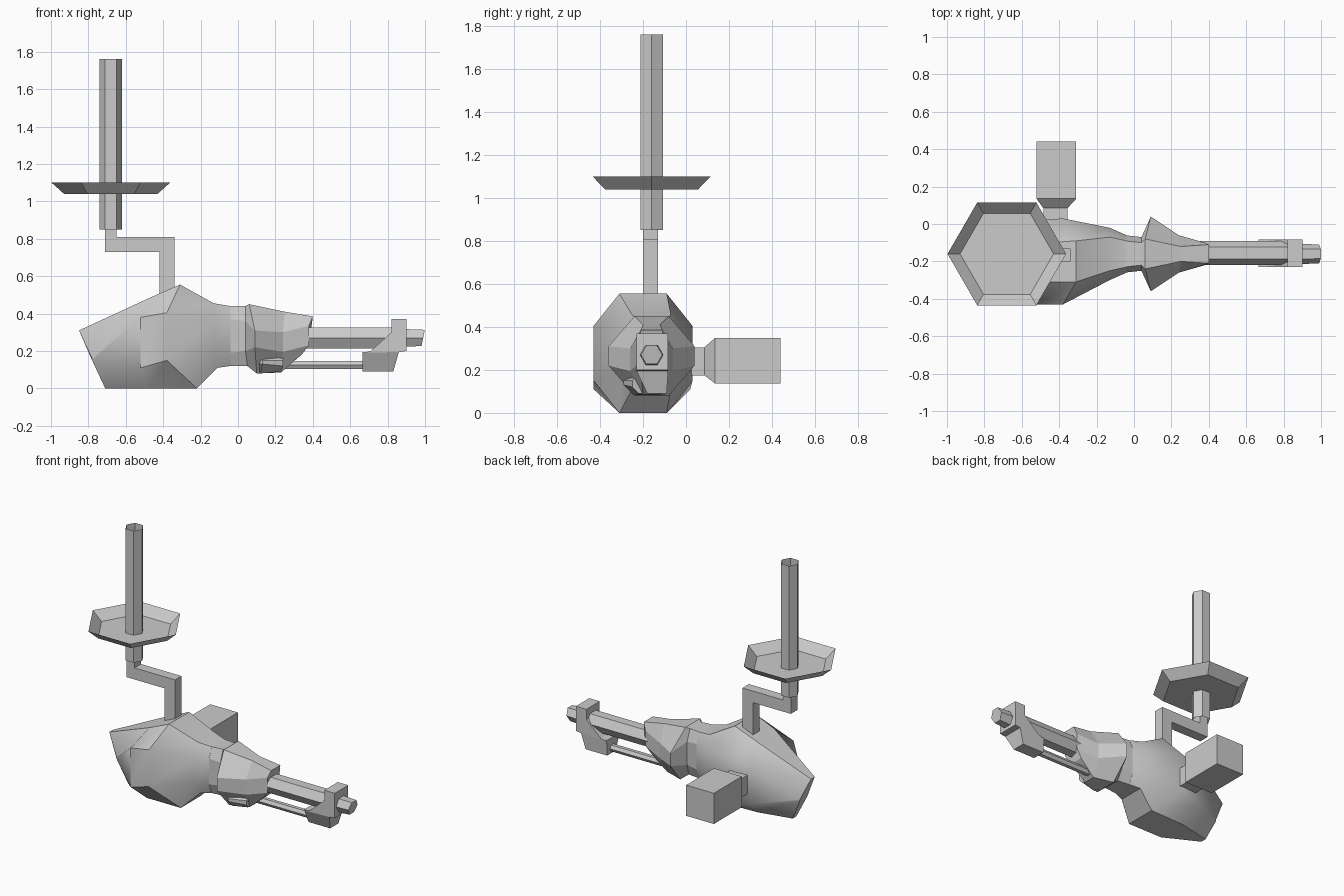
import bpy, bmesh, math
from math import cos, sin, pi

cube = bpy.data.objects.get("Cube")
if cube:
    bpy.data.objects.remove(cube)

grey = bpy.data.materials.new("plain grey")
grey.use_nodes = True
COLOUR = (0.6, 0.6, 0.6, 1)
grey.diffuse_color = COLOUR
grey.node_tree.nodes["Principled BSDF"].inputs["Base Color"].default_value = COLOUR

MID_Y = -0.16


def loft(name, rings, cap_start=True, cap_end=True, smooth=None):
    """Skin a list of equal-length point rings, optionally capping the ends."""
    bm = bmesh.new()
    rows = [[bm.verts.new(p) for p in ring] for ring in rings]
    count = len(rows[0])
    for a, b in zip(rows, rows[1:]):
        for i in range(count):
            j = (i + 1) % count
            bm.faces.new((a[i], a[j], b[j], b[i]))
    if cap_start:
        bm.faces.new(rows[0][::-1])
    if cap_end:
        bm.faces.new(rows[-1])
    bmesh.ops.recalc_face_normals(bm, faces=bm.faces)
    mesh = bpy.data.meshes.new(name)
    bm.to_mesh(mesh)
    bm.free()
    mesh.materials.append(grey)
    obj = bpy.data.objects.new(name, mesh)
    bpy.context.collection.objects.link(obj)
    if smooth:
        bpy.ops.object.select_all(action='DESELECT')
        obj.select_set(True)
        bpy.context.view_layer.objects.active = obj
        bpy.ops.object.shade_smooth_by_angle(angle=math.radians(smooth))
    return obj


def octagon(x_top, x_side, x_low, z_top, z_low, front, back, inset, drop):
    """Chamfered section across x; top, sides and bottom may lean."""
    return [(x_top, front + inset, z_top), (x_top, back - inset, z_top),
            (x_side, back, z_top - drop), (x_side, back, z_low + drop),
            (x_low, back - inset, z_low), (x_low, front + inset, z_low),
            (x_side, front, z_low + drop), (x_side, front, z_top - drop)]


def hex_flat(x, y, z, r):
    """Level hexagon, for upright parts."""
    return [(x + r * cos(i * pi / 3), y + r * sin(i * pi / 3), z) for i in range(6)]


def hex_cross(x, y, z, r, lean=0):
    """Hexagon across x, for the barrel parts; lean tilts the end."""
    return [(x + lean * sin(i * pi / 3), y + r * cos(i * pi / 3),
             z + r * sin(i * pi / 3)) for i in range(6)]


def rect(y, x, z, w):
    """Square section across y."""
    return [(x - w, y, z - w), (x + w, y, z - w), (x + w, y, z + w), (x - w, y, z + w)]


def prism(name, outline, front, back):
    """Side outline pushed through from front to back."""
    return loft(name, [[(x, y, z) for x, z in outline] for y in (front, back)])


# Faceted main body with a narrow tail
loft("body", [
    octagon(-.85, -.78, -.71, .31, 0, -.21, -.13, .02, .15),
    octagon(-.46, -.52, -.48, .49, 0, -.43, .02, .12, .11),
    octagon(-.31, -.38, -.22, .555, 0, -.43, .03, .12, .15),
    octagon(-.13, -.13, -.11, .455, .11, -.3, -.02, .05, .09),
    octagon(-.04, -.04, -.04, .44, .12, -.26, -.06, .03, .07)], smooth=35)

# Cuff with pointed sides that narrows to the barrel
loft("cuff", [
    octagon(-.05, -.05, -.05, .44, .12, -.26, -.06, .03, .07),
    octagon(.04, .04, .05, .44, .12, -.25, -.07, .03, .08),
    octagon(.06, .09, .1, .45, .08, -.36, .04, .12, .14),
    octagon(.25, .24, .23, .41, .085, -.26, -.06, .06, .11),
    octagon(.4, .38, .34, .385, .18, -.22, -.1, .01, .05)])
loft("cuff_knob", [
    octagon(.06, .06, .08, .2, .12, -.24, -.16, .02, .02),
    octagon(.13, .13, .12, .2, .08, -.29, -.16, .05, .05),
    octagon(.25, .24, .23, .18, .09, -.25, -.17, .03, .03)])

# Barrel, lower rod, end block and muzzle
loft("barrel", [hex_cross(x, MID_Y + .005, .27, .064) for x in (.33, .84)])
loft("lower_rod", [hex_cross(x, MID_Y + .015, .125, .025) for x in (.18, .7)])
prism("end_block", [(.665, .19), (.71, .2), (.82, .3), (.82, .37),
                    (.9, .37), (.9, .2), (.86, .195)], -.23, -.083)
loft("lower_block", [
    [(x, y, .195) for x, y in ((.665, -.23), (.86, -.23), (.86, -.083), (.665, -.083))],
    [(x, y, .09) for x, y in ((.665, -.18), (.83, -.18), (.83, -.09), (.665, -.09))]])
loft("muzzle", [hex_cross(.88, MID_Y, .27, .055), hex_cross(.99, MID_Y, .27, .05, .01)])

# Side box on a flared neck
loft("side_box", [rect(-.05, -.42, .24, .065), rect(.085, -.42, .24, .065),
                  rect(.135, -.415, .243, .106), rect(.44, -.415, .243, .106)])

# Cranked arm carrying the upright tube and dish
prism("crank_arm", [(-.42, .46), (-.34, .46), (-.34, .81), (-.65, .81),
                    (-.65, .87), (-.71, .87), (-.71, .73), (-.42, .73)], -.2, -.13)
loft("upright_tube", [hex_flat(-.68, MID_Y, z, .06) for z in (.85, 1.76)],
     cap_start=False, cap_end=False)
loft("dish", [hex_flat(-.68, MID_Y, 1.04, .25), hex_flat(-.68, MID_Y, 1.1, .317)],
     cap_end=False)
